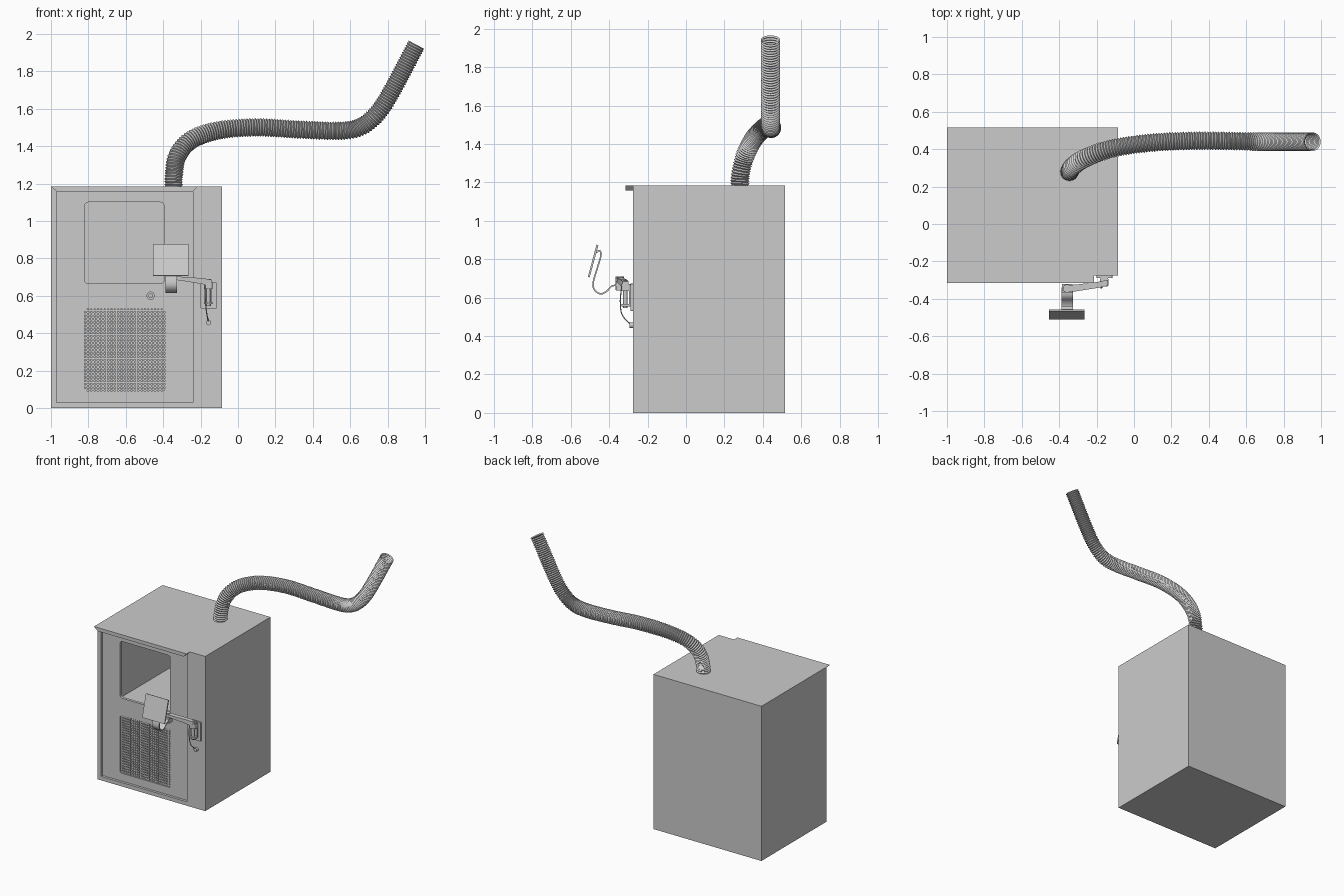
import bpy, bmesh, math
from mathutils import Vector

if "Cube" in bpy.data.objects:
    bpy.data.objects.remove(bpy.data.objects["Cube"])


def finish(name, bm, smooth=False):
    bmesh.ops.recalc_face_normals(bm, faces=bm.faces[:])
    me = bpy.data.meshes.new(name)
    bm.to_mesh(me)
    bm.free()
    ob = bpy.data.objects.new(name, me)
    bpy.context.collection.objects.link(ob)
    if smooth:
        bpy.ops.object.select_all(action='DESELECT')
        ob.select_set(True)
        bpy.context.view_layer.objects.active = ob
        bpy.ops.object.shade_smooth_by_angle(angle=math.radians(35))
    return ob


def prism(name, pts, axis, a, b, smooth=False):
    """Extrude a 2D outline along an axis from a to b."""
    place = {'x': lambda p, t: (t, p[0], p[1]),
             'y': lambda p, t: (p[0], t, p[1]),
             'z': lambda p, t: (p[0], p[1], t)}[axis]
    bm = bmesh.new()
    va, vb = ([bm.verts.new(place(p, t)) for p in pts] for t in (a, b))
    n = len(pts)
    bm.faces.new(va)
    bm.faces.new(vb[::-1])
    for i in range(n):
        j = (i + 1) % n
        bm.faces.new((va[i], vb[i], vb[j], va[j]))
    return finish(name, bm, smooth)


def rect(x0, x1, z0, z1, r=0.0, seg=4):
    """Rectangle outline with optional rounded corners."""
    if r == 0:
        return [(x0, z0), (x1, z0), (x1, z1), (x0, z1)]
    out = []
    for k, (cx, cz) in enumerate([(x1 - r, z1 - r), (x0 + r, z1 - r),
                                  (x0 + r, z0 + r), (x1 - r, z0 + r)]):
        for i in range(seg + 1):
            a = math.pi / 2 * (k + i / seg)
            out.append((cx + r * math.cos(a), cz + r * math.sin(a)))
    return out


def disc(cx, cz, r, n=24):
    return [(cx + r * math.cos(2 * math.pi * i / n),
             cz + r * math.sin(2 * math.pi * i / n)) for i in range(n)]


def cut(ob, cutter):
    m = ob.modifiers.new("cut", 'BOOLEAN')
    m.operation, m.solver, m.object = 'DIFFERENCE', 'EXACT', cutter
    bpy.context.view_layer.objects.active = ob
    bpy.ops.object.modifier_apply(modifier=m.name)
    bpy.data.objects.remove(cutter, do_unlink=True)


def spline(pts, steps=24):
    """Catmull-Rom samples, through every point."""
    p = [Vector(q) for q in pts]
    p = [2 * p[0] - p[1]] + p + [2 * p[-1] - p[-2]]
    out = []
    for i in range(1, len(p) - 2):
        a, b, c, d = p[i - 1:i + 3]
        for k in range(steps):
            t = k / steps
            out.append(0.5 * (2 * b + (c - a) * t + (2 * a - 5 * b + 4 * c - d) * t * t
                              + (3 * b - a - 3 * c + d) * t ** 3))
    return out + [p[-2]]


def resample(path, count):
    dist = [0.0]
    for a, b in zip(path, path[1:]):
        dist.append(dist[-1] + (b - a).length)
    out, k = [], 0
    for i in range(count):
        s = dist[-1] * i / (count - 1)
        while k < len(path) - 2 and dist[k + 1] < s:
            k += 1
        out.append(path[k].lerp(path[k + 1], (s - dist[k]) / (dist[k + 1] - dist[k])))
    return out


def tube(name, path, radii, ref, sides, caps=False, smooth=False):
    bm = bmesh.new()
    rings = []
    for i, p in enumerate(path):
        t = (path[min(i + 1, len(path) - 1)] - path[max(i - 1, 0)]).normalized()
        n = (ref - t * ref.dot(t)).normalized()
        b = t.cross(n)
        r = radii[i % len(radii)]
        rings.append([bm.verts.new(p + r * (n * math.cos(a) + b * math.sin(a)))
                      for a in (2 * math.pi * k / sides for k in range(sides))])
    for r0, r1 in zip(rings, rings[1:]):
        for k in range(sides):
            j = (k + 1) % sides
            bm.faces.new((r0[k], r0[j], r1[j], r1[k]))
    if caps:
        bm.faces.new(rings[0])
        bm.faces.new(rings[-1])
    return finish(name, bm, smooth)


WINDOW = rect(-0.82, -0.395, 0.665, 1.10, 0.02)
GRILLE = rect(-0.82, -0.39, 0.09, 0.53, 0.015)

# Cabinet shell with door recess, viewing chamber and vent pocket
body = prism("cabinet", rect(-1, -0.085, 0, 1.185), 'y', -0.275, 0.515)
cut(body, prism("c", rect(-0.97, -0.24, 0.03, 1.16), 'y', -0.4, -0.235))
cut(body, prism("c", rect(-0.83, -0.28, 0.655, 1.12), 'y', -0.3, 0.46))
cut(body, prism("c", rect(-0.83, -0.38, 0.08, 0.54), 'y', -0.3, -0.19))

# Door with window and vent openings
door = prism("door", rect(-0.97, -0.24, 0.03, 1.16), 'y', -0.256, -0.235)
cut(door, prism("c", WINDOW, 'y', -0.4, 0))
cut(door, prism("c", GRILLE, 'y', -0.4, 0))

# Bevelled lip above the door
prism("top_lip", [(-1, 1.185), (-0.215, 1.185), (-0.24, 1.158), (-0.97, 1.158)],
      'y', -0.315, -0.27)

# Vent mesh of crossing bars
bm = bmesh.new()
N = 24
for i in range(N):
    for horizontal in (False, True):
        c = (i + 0.5) / N
        size = (0.43, 0.006, 0.009) if horizontal else (0.009, 0.006, 0.44)
        loc = (-0.605, -0.245, 0.09 + 0.44 * c) if horizontal \
            else (-0.82 + 0.43 * c, -0.246, 0.31)
        for v in bmesh.ops.create_cube(bm, size=1)['verts']:
            v.co = Vector(loc) + Vector(v.co[k] * size[k] for k in range(3))
finish("vent_mesh", bm)

# Door knob
prism("knob_ring", disc(-0.467, 0.6, 0.022), 'y', -0.266, -0.25, True)
prism("knob", disc(-0.467, 0.6, 0.012), 'y', -0.275, -0.26, True)

# Corrugated exhaust hose
hose = spline([(-0.345, 0.28, 1.18), (-0.342, 0.285, 1.25), (-0.325, 0.31, 1.345),
               (-0.255, 0.355, 1.43), (-0.11, 0.405, 1.483), (0.1, 0.435, 1.50),
               (0.33, 0.445, 1.488), (0.55, 0.443, 1.482), (0.66, 0.44, 1.505),
               (0.745, 0.44, 1.575), (0.82, 0.44, 1.69), (0.954, 0.44, 1.942)])
tube("exhaust_hose", resample(hose, 247), (0.05, 0.042), Vector((0, 1, 0)), 28)

# Wall plate and pivot bracket
prism("wall_plate", rect(-0.2, -0.115, 0.53, 0.674, 0.006), 'y', -0.288, -0.27)
prism("bracket_back", rect(-0.178, -0.138, 0.555, 0.665), 'y', -0.297, -0.285)
for nm, z in (("lower", 0.555), ("upper", 0.635)):
    prism(f"bracket_{nm}_lug", rect(-0.182, -0.136, -0.335, -0.287, 0.012), 'z',
          z, z + (0.012 if nm == "lower" else 0.035))
prism("pivot_pin", disc(-0.159, -0.316, 0.011, 16), 'z', 0.545, 0.69, True)

# Swing arm, tapering towards the holder, with end hub
bm = bmesh.new()
ends = []
for x, y, z, hy, hz in ((-0.14, -0.315, 0.667, 0.016, 0.018),
                        (-0.19, -0.325, 0.678, 0.016, 0.016),
                        (-0.31, -0.342, 0.692, 0.018, 0.010),
                        (-0.375, -0.345, 0.697, 0.018, 0.010)):
    ends.append([bm.verts.new((x, y + sy * hy, z + sz * hz))
                 for sy, sz in ((-1, -1), (1, -1), (1, 1), (-1, 1))])
for a, b in zip(ends, ends[1:]):
    for k in range(4):
        bm.faces.new((a[k], a[(k + 1) % 4], b[(k + 1) % 4], b[k]))
bm.faces.new(ends[0])
bm.faces.new(ends[-1])
finish("swing_arm", bm)
prism("arm_hub", disc(-0.358, -0.345, 0.022, 20), 'z', 0.64, 0.71, True)
prism("holder_block", rect(-0.385, -0.33, -0.365, -0.322), 'z', 0.638, 0.685)

# Bent strap that carries the panel
mid = spline([(0, -0.34, 0.668), (0, -0.385, 0.66), (0, -0.415, 0.632),
              (0, -0.447, 0.62), (0, -0.478, 0.643), (0, -0.483, 0.68),
              (0, -0.463, 0.75), (0, -0.443, 0.82), (0, -0.45, 0.845),
              (0, -0.468, 0.835)], 6)
left, right = [], []
for i, p in enumerate(mid):
    t = (mid[min(i + 1, len(mid) - 1)] - mid[max(i - 1, 0)]).normalized()
    left.append((p.y - t.z * 0.004, p.z + t.y * 0.004))
    right.append((p.y + t.z * 0.004, p.z - t.y * 0.004))
prism("holder_strap", left + right[::-1], 'x', -0.387, -0.327, True)

# Tilted display panel
prism("display_panel", [(-0.511, 0.708), (-0.502, 0.705), (-0.456, 0.872), (-0.466, 0.876)],
      'x', -0.455, -0.265)

# Hanging cord and its end button
cord = spline([(-0.178, -0.335, 0.66), (-0.175, -0.342, 0.58), (-0.168, -0.332, 0.51),
               (-0.157, -0.285, 0.457)], 8)
tube("cord", cord, (0.003,), Vector((1, 0, 0)), 8, True, True)
prism("cord_button", disc(-0.157, 0.456, 0.014, 16), 'y', -0.295, -0.272, True)
